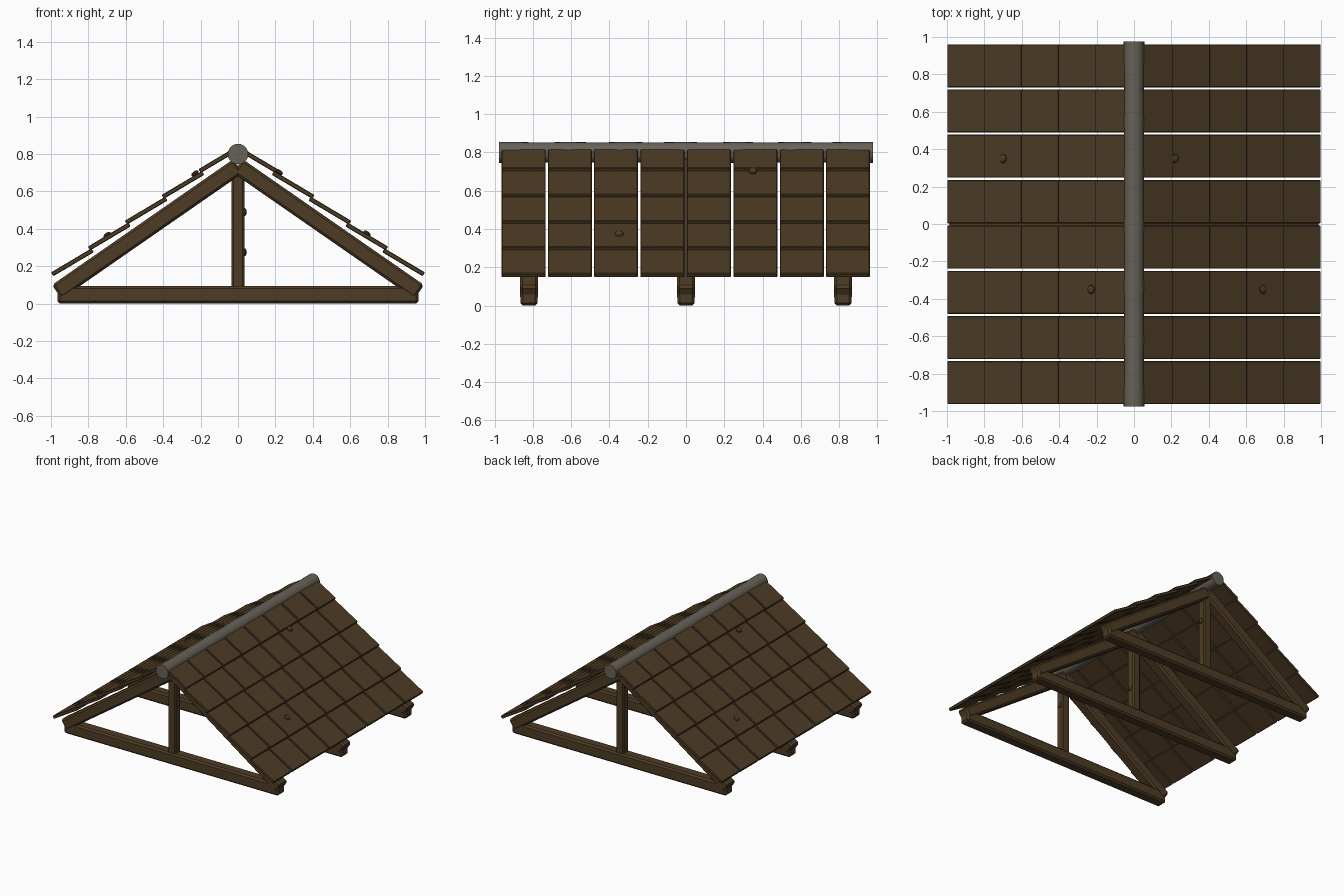
import bpy, bmesh, math
from mathutils import Matrix, Vector

if "Cube" in bpy.data.objects:
    bpy.data.objects.remove(bpy.data.objects["Cube"])


def material(name, rgb):
    m = bpy.data.materials.new(name)
    m.diffuse_color = (*rgb, 1)
    m.use_nodes = True
    m.node_tree.nodes["Principled BSDF"].inputs["Base Color"].default_value = m.diffuse_color
    return m


WOOD = material("dark_wood", (0.076, 0.045, 0.018))
STONE = material("grey_ridge", (0.135, 0.122, 0.098))


def finish(name, bm, mat):
    bmesh.ops.recalc_face_normals(bm, faces=bm.faces)
    me = bpy.data.meshes.new(name)
    bm.to_mesh(me)
    bm.free()
    me.materials.append(mat)
    ob = bpy.data.objects.new(name, me)
    bpy.context.collection.objects.link(ob)
    return ob


def bar(bm, a, b, y, thick, depth, bevel):
    """Bevelled box between two (x, z) points, centred on y."""
    a, b = Vector((a[0], y, a[1])), Vector((b[0], y, b[1]))
    along = (b - a).normalized()
    side = Vector((0, 1, 0))
    up = along.cross(side)
    rot = Matrix((along, side, up)).transposed().to_4x4()
    size = Matrix.Diagonal(((b - a).length, depth, thick, 1))
    part = bmesh.new()
    bmesh.ops.create_cube(part, size=1, matrix=Matrix.Translation((a + b) / 2) @ rot @ size)
    bmesh.ops.bevel(part, geom=part.edges[:], offset=bevel, segments=1, affect='EDGES')
    tmp = bpy.data.meshes.new("tmp")
    part.to_mesh(tmp)
    part.free()
    bm.from_mesh(tmp)
    bpy.data.meshes.remove(tmp)


def knot(bm, pos, normal, r=0.024, h=0.012):
    """Flattened bump lying on a surface."""
    rot = Vector((0, 0, 1)).rotation_difference(Vector(normal)).to_matrix().to_4x4()
    bmesh.ops.create_uvsphere(bm, u_segments=10, v_segments=6, radius=1,
                              matrix=Matrix.Translation(pos) @ rot @ Matrix.Diagonal((r, r, h, 1)))


# Three trusses: tie beam, two rafters, king post
for label, y in (("front", -0.82), ("middle", 0), ("back", 0.82)):
    bm = bmesh.new()
    bar(bm, (-0.965, 0.0475), (0.965, 0.0475), y, 0.095, 0.09, 0.013)
    finish(label + "_tie_beam", bm, WOOD)
    bm = bmesh.new()
    for s in (-1, 1):
        bar(bm, (s * 0.969, 0.063), (0, 0.735), y, 0.09, 0.094, 0.013)
    finish(label + "_rafters", bm, WOOD)
    bm = bmesh.new()
    bar(bm, (0, 0.07), (0, 0.71), y, 0.07, 0.07, 0.01)
    finish(label + "_king_post", bm, WOOD)
    bm = bmesh.new()
    knot(bm, (0.035, y, 0.275 if y == 0 else 0.49), (1, 0, 0), 0.022)
    finish(label + "_post_knot", bm, WOOD)

# Roof tiles: eight columns of five stepped tiles on each slope
STEP_X, STEP_Z, THICK = 0.197, 0.138, 0.024
pitch = math.hypot(STEP_X, STEP_Z)
nx, nz = STEP_Z / pitch, STEP_X / pitch
columns = [-0.848, -0.607, -0.366, -0.124, 0.119, 0.363, 0.605, 0.846]
for side, s in (("left", -1), ("right", 1)):
    bm = bmesh.new()
    for y in columns:
        for i in range(5):
            x0, z0 = 1.0 - STEP_X * i, 0.167 + STEP_Z * i
            # upper end tucks under the next tile
            x1, z1 = x0 - STEP_X - nx * 0.018, z0 + STEP_Z - nz * 0.018
            dx, dz = x1 - x0, z1 - z0
            f = 0.85 if i == 4 else 1.04
            h = THICK / 2
            a = (s * (x0 - nx * h), z0 - nz * h)
            b = (s * (x0 + dx * f - nx * h), z0 + dz * f - nz * h)
            bar(bm, a, b, y, THICK, 0.23, 0.004)
    finish(side + "_roof_tiles", bm, WOOD)

# Knots on the tiles
bm = bmesh.new()
for x, y in ((0.22, 0.35), (0.69, -0.35), (-0.70, 0.35), (-0.23, -0.35)):
    s = math.copysign(1, x)
    knot(bm, (x, y, 0.158 + (1 - abs(x)) * 0.7), (s * nx, 0, nz))
finish("tile_knots", bm, WOOD)

# Rounded ridge log with slightly uneven girth
bm = bmesh.new()
SIDES, SECTIONS, HALF = 20, 22, 0.976
rings = []
for k in range(SECTIONS + 1):
    y = -HALF + 2 * HALF * k / SECTIONS
    r = 0.055 if k in (0, SECTIONS) else 0.0535 + 0.0015 * math.sin(k * 1.9)
    rings.append([bm.verts.new((r * math.cos(t), y, 0.8 + r * math.sin(t)))
                  for t in (2 * math.pi * j / SIDES for j in range(SIDES))])
for p, q in zip(rings, rings[1:]):
    for j in range(SIDES):
        n = (j + 1) % SIDES
        bm.faces.new((p[j], p[n], q[n], q[j]))
bm.faces.new(rings[0])
bm.faces.new(rings[-1])
ridge = finish("ridge_cap", bm, STONE)
bpy.ops.object.select_all(action='DESELECT')
ridge.select_set(True)
bpy.context.view_layer.objects.active = ridge
bpy.ops.object.shade_smooth_by_angle(angle=math.radians(35))
